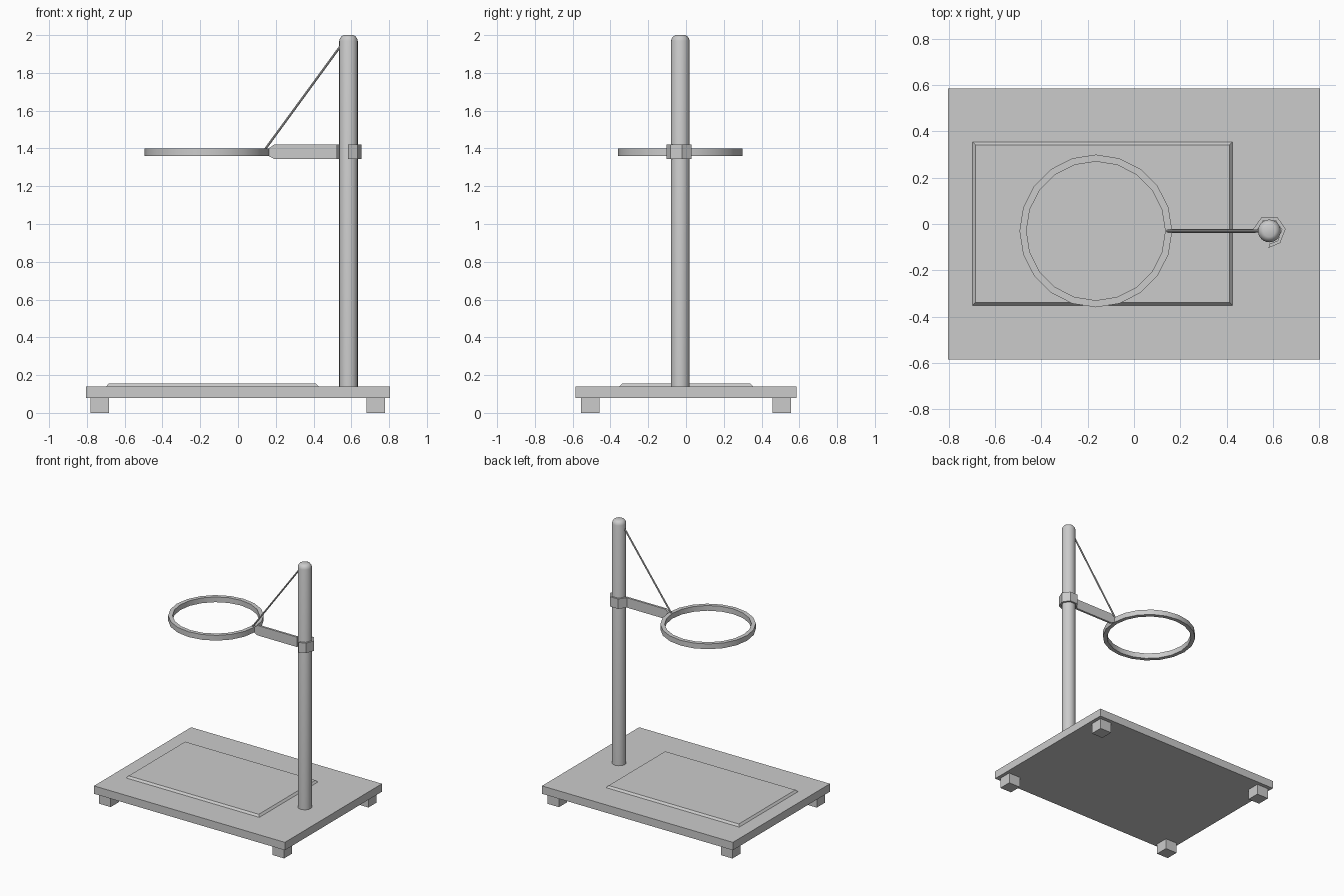
import bpy, bmesh
from math import sin, cos, pi, radians
from mathutils import Vector

cube = bpy.data.objects.get("Cube")
if cube:
    bpy.data.objects.remove(cube)

grey = bpy.data.materials.new("plain_grey")
grey.use_nodes = True
COLOUR = (0.6, 0.6, 0.6, 1)
grey.diffuse_color = COLOUR
grey.node_tree.nodes["Principled BSDF"].inputs["Base Color"].default_value = COLOUR

POST_X, POST_Y = 0.585, -0.03


def add_object(name, bm, smooth=False):
    bmesh.ops.recalc_face_normals(bm, faces=bm.faces)
    mesh = bpy.data.meshes.new(name)
    bm.to_mesh(mesh)
    bm.free()
    mesh.materials.append(grey)
    obj = bpy.data.objects.new(name, mesh)
    bpy.context.collection.objects.link(obj)
    if smooth:
        bpy.ops.object.select_all(action='DESELECT')
        obj.select_set(True)
        bpy.context.view_layer.objects.active = obj
        bpy.ops.object.shade_smooth_by_angle(angle=radians(35))
    return obj


def box(name, low, high, taper=0.0):
    """Box between two corners, its top inset by taper."""
    bm = bmesh.new()
    rings = []
    for z, t in ((low[2], 0), (high[2], taper)):
        x0, y0, x1, y1 = low[0] + t, low[1] + t, high[0] - t, high[1] - t
        rings.append([bm.verts.new((x, y, z))
                      for x, y in ((x0, y0), (x1, y0), (x1, y1), (x0, y1))])
    skin(bm, rings)
    bm.faces.new(rings[0])
    bm.faces.new(rings[1])
    return add_object(name, bm)


def skin(bm, rings, wrap=False):
    """Join neighbouring loops of vertices with quads."""
    pairs = list(zip(rings, rings[1:]))
    if wrap:
        pairs.append((rings[-1], rings[0]))
    for a, b in pairs:
        for i in range(len(a)):
            j = (i + 1) % len(a)
            bm.faces.new((a[i], a[j], b[j], b[i]))


def lathe(name, profile, sides, centre, closed=False):
    """Turn a radius and height profile around a vertical axis."""
    bm = bmesh.new()
    rings = [[bm.verts.new((centre[0] + r * cos(2 * pi * i / sides),
                            centre[1] + r * sin(2 * pi * i / sides), z))
              for i in range(sides)] for r, z in profile]
    skin(bm, rings, closed)
    if not closed:
        bm.faces.new(rings[0])
        bm.faces.new(rings[-1])
    return add_object(name, bm, True)


def extrude_outline(name, points, offset):
    """Closed outline pushed along an offset."""
    bm = bmesh.new()
    a = [bm.verts.new(p) for p in points]
    b = [bm.verts.new(Vector(p) + Vector(offset)) for p in points]
    skin(bm, [a, b])
    bm.faces.new(a)
    bm.faces.new(b)
    return add_object(name, bm)


# Base plate, raised panel and four feet
box("base_plate", (-0.805, -0.585, 0.08), (0.805, 0.585, 0.14))
box("raised_panel", (-0.698, -0.352, 0.14), (0.426, 0.355, 0.155), 0.013)
for side, x in (("right", -0.733), ("left", 0.73)):
    for end, y in (("front", -0.508), ("back", 0.508)):
        box(f"foot_{end}_{side}", (x - 0.049, y - 0.049, 0.005 - 0.005),
            (x + 0.049, y + 0.049, 0.08))

# Round post with a domed tip
lathe("post", [(0.049, 0.14), (0.049, 1.97), (0.045, 1.983), (0.037, 1.994),
               (0.026, 2.0)], 24, (POST_X, POST_Y))

# Support ring
lathe("support_ring", [(0.33, 1.36), (0.33, 1.4), (0.3, 1.4), (0.3, 1.36)],
      20, (-0.165, POST_Y), True)

# Flat arm, narrowed where it meets the ring
arm = [(0.163, 1.36), (0.19, 1.345), (0.525, 1.345),
       (0.525, 1.42), (0.19, 1.42), (0.163, 1.4)]
extrude_outline("arm", [(x, POST_Y - 0.008, z) for x, z in arm], (0, 0.016, 0))

# Open clamp band bent round the post
outer = [(-0.07, -0.008), (-0.07, 0.008), (-0.033, 0.06), (0.035, 0.06),
         (0.07, 0.008), (0.047, -0.052), (-0.003, -0.073)]
inner = [(0.0, -0.056), (0.036, -0.042), (0.054, 0.006), (0.027, 0.046),
         (-0.026, 0.046), (-0.05, 0.008)]
extrude_outline("clamp_band", [(POST_X + x, POST_Y + y, 1.345)
                               for x, y in outer + inner], (0, 0, 0.075))

# Thin slanted stay from the ring up to the post
start, end = Vector((0.143, POST_Y, 1.395)), Vector((0.545, POST_Y, 1.945))
axis = end - start
bm = bmesh.new()
bmesh.ops.create_cone(bm, cap_ends=True, segments=8, radius1=0.006,
                      radius2=0.006, depth=axis.length)
turn = axis.to_track_quat('Z', 'Y').to_matrix().to_4x4()
turn.translation = (start + end) / 2
bmesh.ops.transform(bm, matrix=turn, verts=bm.verts)
add_object("stay_rod", bm, True)
